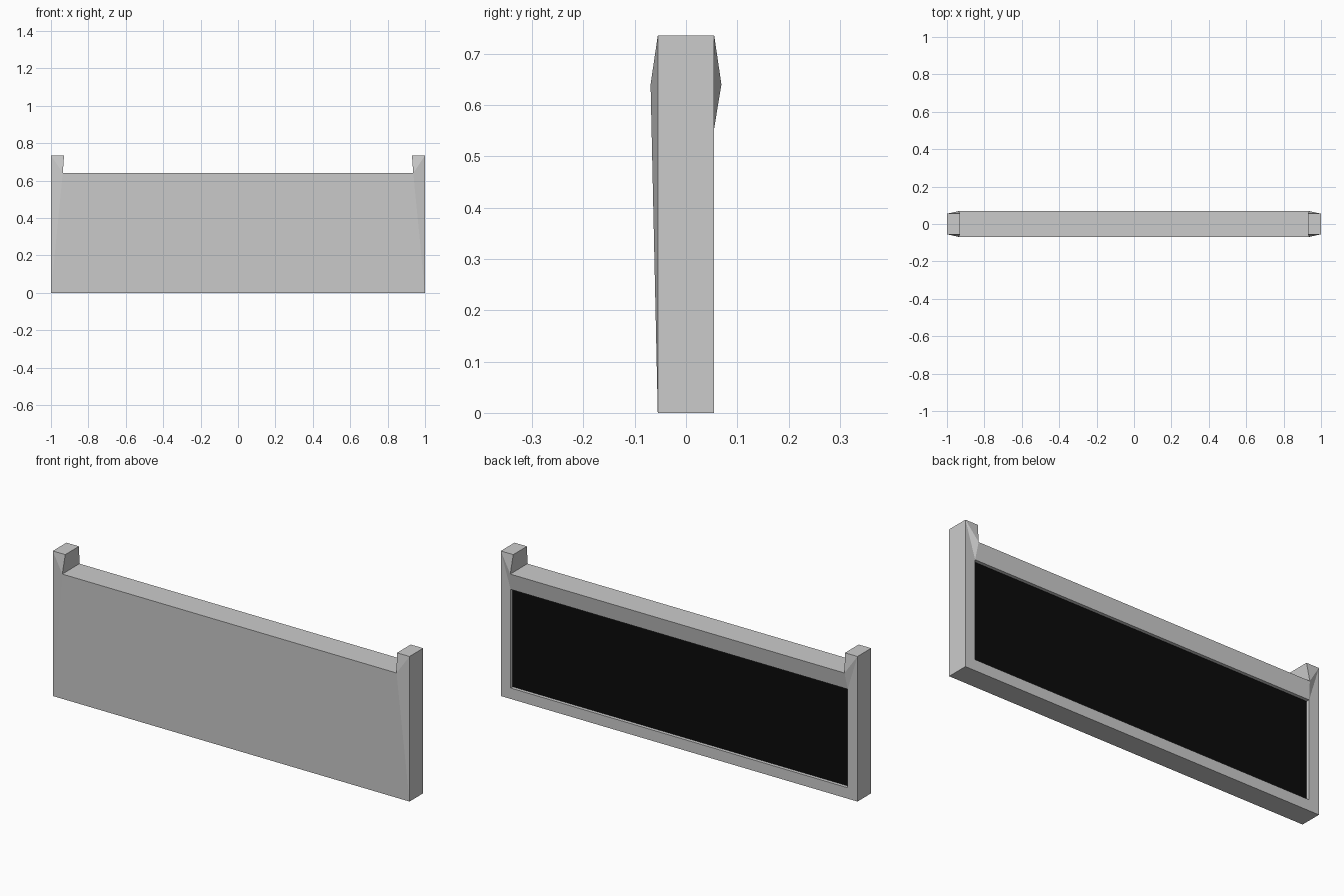
import bpy, bmesh

if "Cube" in bpy.data.objects:
    bpy.data.objects.remove(bpy.data.objects["Cube"])

HALF, BULGE = 0.055, 0.069      # half depth at the edges and at the notch
DEPTH = 0.038                   # y of the recessed panel


def make_object(name, bm):
    bmesh.ops.recalc_face_normals(bm, faces=bm.faces)
    mesh = bpy.data.meshes.new(name)
    bm.to_mesh(mesh)
    bm.free()
    obj = bpy.data.objects.new(name, mesh)
    bpy.context.collection.objects.link(obj)
    return obj


# Half profile (x, z, half depth): bottom corner, top corner, post inside, notch
profile = [(1, 0, HALF), (1, 0.735, HALF), (0.93, 0.735, HALF), (0.937, 0.64, BULGE)]
opening = [(0.945, 0.055), (0.945, 0.555)]

# Frame: solid slab with two posts and an open recess in the back
bm = bmesh.new()


def ring(side):
    right = [bm.verts.new((x, side * d, z)) for x, z, d in profile]
    left = [bm.verts.new((-x, side * d, z)) for x, z, d in profile]
    return right, left


def opening_ring(y):
    return [[bm.verts.new((s * x, y, z)) for x, z in opening] for s in (1, -1)]


front, back = ring(-1), ring(1)
rim, floor = opening_ring(HALF), opening_ring(DEPTH)

for s in range(2):
    f, b, r, w = front[s], back[s], rim[s], floor[s]
    # post sides, top and notch wall
    for i in range(3):
        bm.faces.new((f[i], f[i + 1], b[i + 1], b[i]))
    # faceted front beside the main sheet
    bm.faces.new((f[0], f[1], f[3]))
    bm.faces.new((f[1], f[2], f[3]))
    # back of the post
    bm.faces.new((b[0], b[1], r[1], r[0]))
    bm.faces.new((b[1], b[3], r[1]))
    bm.faces.new((b[1], b[2], b[3]))
    # recess side wall
    bm.faces.new((r[0], r[1], w[1], w[0]))


def bridge(a, i, b, j):
    bm.faces.new((a[0][i], a[1][i], b[1][j], b[0][j]))


bridge(front, 0, front, 3)      # front sheet
bridge(front, 0, back, 0)       # underside
bridge(front, 3, back, 3)       # notch floor
bridge(back, 0, rim, 0)         # lower back rail
bridge(back, 3, rim, 1)         # sloped upper back rail
bridge(rim, 0, floor, 0)        # recess bottom
bridge(rim, 1, floor, 1)        # recess top
make_object("frame", bm)

# Black panel at the bottom of the recess
bm = bmesh.new()
(x, z0), (_, z1) = opening
bm.faces.new([bm.verts.new((px, DEPTH, pz))
              for px, pz in ((x, z0), (-x, z0), (-x, z1), (x, z1))])
panel = make_object("back_panel", bm)
if panel.data.polygons[0].normal.y < 0:
    panel.data.flip_normals()
black = bpy.data.materials.new("black")
black.diffuse_color = (0.003, 0.003, 0.003, 1)
black.use_nodes = True
black.node_tree.nodes["Principled BSDF"].inputs["Base Color"].default_value = black.diffuse_color
panel.data.materials.append(black)
